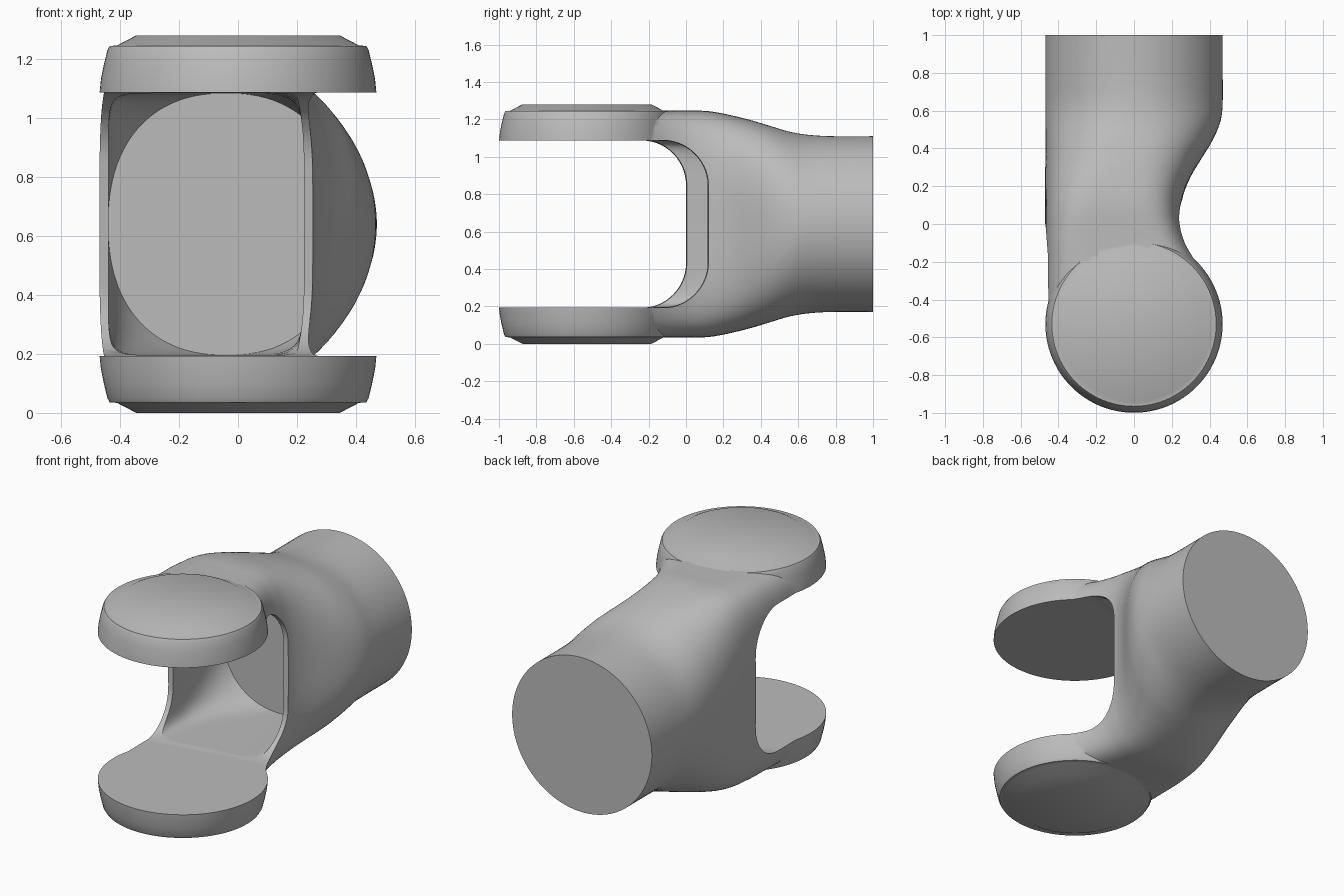
import bpy, bmesh, math
from mathutils import Vector

if "Cube" in bpy.data.objects:
    bpy.data.objects.remove(bpy.data.objects["Cube"], do_unlink=True)

MID = 0.64      # height of the mirror plane
R = 0.47        # outer radius of tube and joint
JOINT_Y = -0.53

grey = bpy.data.materials.new("plain grey")
grey.use_nodes = True
grey.diffuse_color = (0.5, 0.5, 0.5, 1)
grey.node_tree.nodes["Principled BSDF"].inputs["Base Color"].default_value = (0.5, 0.5, 0.5, 1)


def solid(name, rings):
    """Closed solid through a list of equal-length point rings."""
    bm = bmesh.new()
    loops = [[bm.verts.new(p) for p in ring] for ring in rings]
    n = len(loops[0])
    for a, b in zip(loops, loops[1:]):
        for i in range(n):
            j = (i + 1) % n
            bm.faces.new((a[i], a[j], b[j], b[i]))
    bm.faces.new(loops[0])
    bm.faces.new(loops[-1])
    bmesh.ops.recalc_face_normals(bm, faces=bm.faces)
    me = bpy.data.meshes.new(name)
    bm.to_mesh(me)
    bm.free()
    me.materials.append(grey)
    ob = bpy.data.objects.new(name, me)
    bpy.context.collection.objects.link(ob)
    return ob


def smooth_stations(st, steps):
    """Catmull-Rom refinement of section parameters."""
    out = []
    for i in range(len(st) - 1):
        p0, p1, p2, p3 = (st[max(0, min(len(st) - 1, i + k))] for k in (-1, 0, 1, 2))
        for s in range(steps):
            t = s / steps
            out.append([0.5 * (2 * b + (c - a) * t + (2 * a - 5 * b + 4 * c - d) * t * t
                               + (3 * b - a - 3 * c + d) * t ** 3)
                        for a, b, c, d in zip(p0, p1, p2, p3)])
    return out + [list(st[-1])]


def section(y, left, right, h, n, count=96):
    """Superellipse across the arm: n = 2 is round, larger is boxier."""
    cx, a = (left + right) / 2, (right - left) / 2
    pts = []
    for i in range(count):
        t = 2 * math.pi * (i + 0.5) / count
        c, s = math.cos(t), math.sin(t)
        pts.append(Vector((cx + a * math.copysign(abs(c) ** (2 / n), c), y,
                           MID + h * math.copysign(abs(s) ** (2 / n), s))))
    return pts


def loft(name, stations, steps=3):
    return solid(name, [section(*s) for s in smooth_stations(stations, steps)])


def boolean(target, tool, operation):
    mod = target.modifiers.new(operation, 'BOOLEAN')
    mod.object, mod.operation, mod.solver = tool, operation, 'EXACT'
    dg = bpy.context.evaluated_depsgraph_get()
    me = bpy.data.meshes.new_from_object(target.evaluated_get(dg))
    target.modifiers.clear()
    target.data = me
    bpy.data.objects.remove(tool, do_unlink=True)


# Arm body: y, left x, right x, half height, squareness
arm = loft("arm_link", [
    (-0.53, -0.465, 0.44, 0.607, 6), (-0.40, -0.466, 0.435, 0.607, 6),
    (-0.30, -0.467, 0.40, 0.607, 6), (-0.20, -0.468, 0.34, 0.607, 5.6),
    (-0.10, -0.47, 0.285, 0.607, 5.2), (0.00, -0.47, 0.255, 0.607, 4.7),
    (0.07, -0.47, 0.25, 0.607, 4.3), (0.15, -0.47, 0.26, 0.60, 3.8),
    (0.25, -0.47, 0.30, 0.58, 3.2), (0.35, -0.47, 0.36, 0.555, 2.7),
    (0.45, -0.47, 0.42, 0.525, 2.4), (0.55, -0.47, 0.46, 0.495, 2.15),
    (0.65, -0.47, R, 0.478, 2), (0.78, -R, R, R, 2), (1.00, -R, R, R, 2)])

# Joint barrel: rounded rims with a chamfered cap at each end
half = [(0.345, 0.64), (0.41, 0.606), (0.435, 0.604), (0.443, 0.59),
        (0.455, 0.54), (0.465, 0.49), (0.47, 0.44)]
profile = half + [(r, -h) for r, h in reversed(half)]
barrel = solid("joint_barrel", [
    [Vector((r * math.cos(t), JOINT_Y + r * math.sin(t), MID + h))
     for t in (2 * math.pi * i / 96 for i in range(96))] for r, h in profile])
boolean(arm, barrel, 'UNION')

# Fork opening: straight slot with rounded inner corners, slightly skewed
gap, rad = 0.447, 0.24
slot = [(-1.3, -gap), (-rad, -gap)]
slot += [(-rad + rad * math.sin(a), -gap + rad - rad * math.cos(a))
         for a in (math.pi / 2 * i / 14 for i in range(1, 15))]
slot += [(y, -z) for y, z in reversed(slot)]
opening = solid("opening_cutter", [
    [Vector((x, y + 0.167 * (x + R), MID + z)) for y, z in slot] for x in (-0.8, 0.8)])
boolean(arm, opening, 'DIFFERENCE')

# Hollow inside the arm, ending in a flat wall
cavity = loft("cavity_cutter", [
    (-0.30, -0.44, 0.37, 0.444, 12), (-0.20, -0.44, 0.31, 0.444, 12),
    (-0.10, -0.44, 0.255, 0.444, 12), (0.00, -0.44, 0.225, 0.444, 10),
    (0.07, -0.44, 0.22, 0.444, 9), (0.15, -0.44, 0.23, 0.444, 7),
    (0.25, -0.44, 0.265, 0.444, 5), (0.35, -0.44, 0.31, 0.444, 3.5),
    (0.47, -0.44, 0.36, 0.444, 2.3)], 2)
boolean(arm, cavity, 'DIFFERENCE')

bpy.ops.object.select_all(action='DESELECT')
arm.select_set(True)
bpy.context.view_layer.objects.active = arm
bpy.ops.object.shade_smooth_by_angle(angle=math.radians(30))
